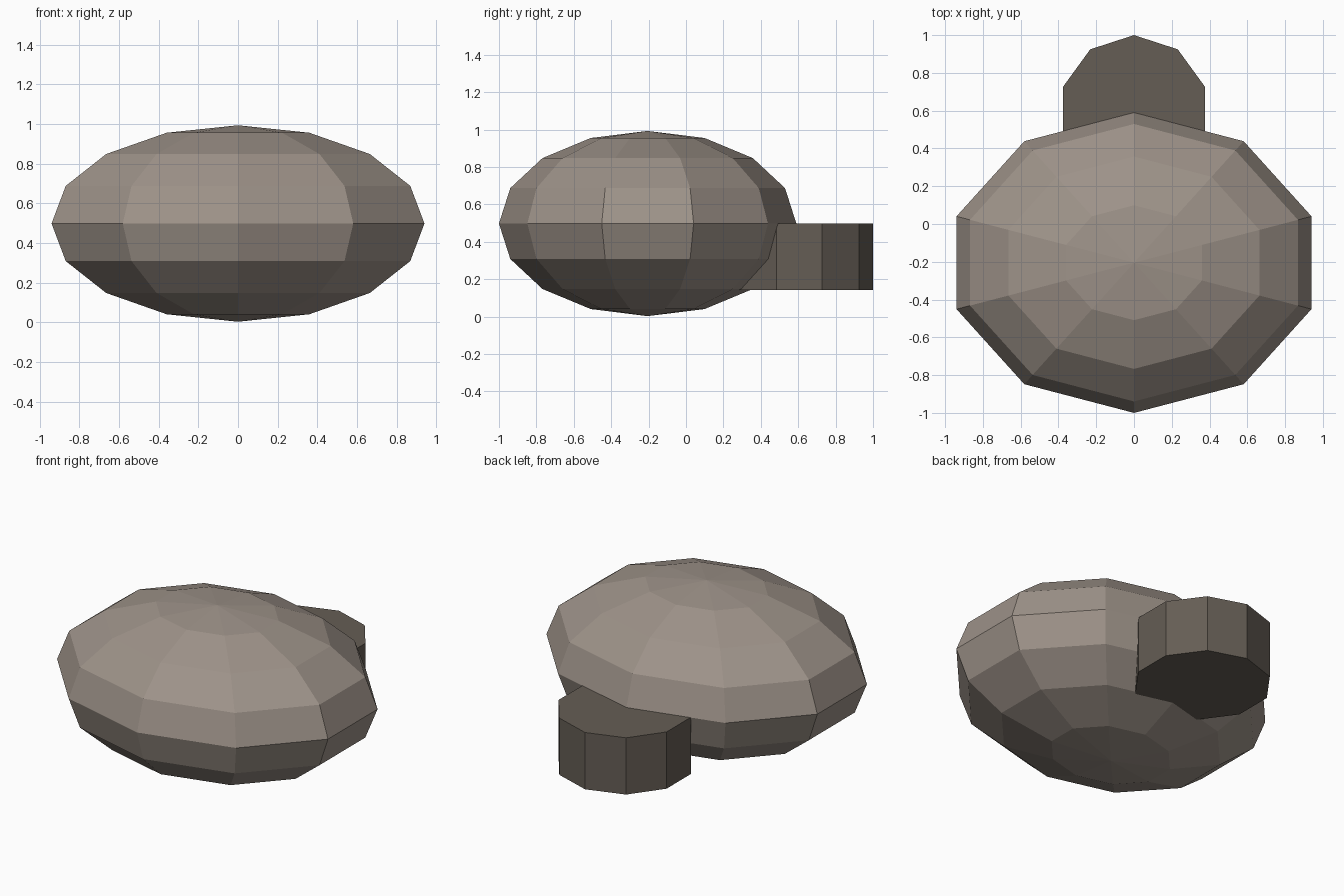
import bpy
import bmesh
from mathutils import Matrix

if "Cube" in bpy.data.objects:
    bpy.data.objects.remove(bpy.data.objects["Cube"])


def material(name, rgb):
    mat = bpy.data.materials.new(name)
    mat.diffuse_color = (*rgb, 1)
    mat.use_nodes = True
    mat.node_tree.nodes["Principled BSDF"].inputs["Base Color"].default_value = mat.diffuse_color
    return mat


def add_object(name, bm, mat):
    mesh = bpy.data.meshes.new(name)
    bm.to_mesh(mesh)
    bm.free()
    mesh.materials.append(mat)
    obj = bpy.data.objects.new(name, mesh)
    bpy.context.collection.objects.link(obj)
    return obj


# Main boulder: ten-sided, eight-ring sphere squashed to an ellipsoid
bm = bmesh.new()
bmesh.ops.create_uvsphere(
    bm, u_segments=10, v_segments=8, radius=1,
    matrix=Matrix.Translation((0, -0.205, 0.498)) @ Matrix.Diagonal((0.988, 0.795, 0.495, 1)))
add_object("boulder", bm, material("light_stone", (0.34, 0.29, 0.25)))

# Ten-sided stub tucked into the back of the boulder
bottom, top = 0.142, 0.498
bm = bmesh.new()
bmesh.ops.create_cone(
    bm, cap_ends=True, segments=10, radius1=0.394, radius2=0.394, depth=top - bottom,
    matrix=Matrix.Translation((0, 0.606, (top + bottom) / 2)))
add_object("back_stub", bm, material("dark_stone", (0.13, 0.11, 0.09)))
